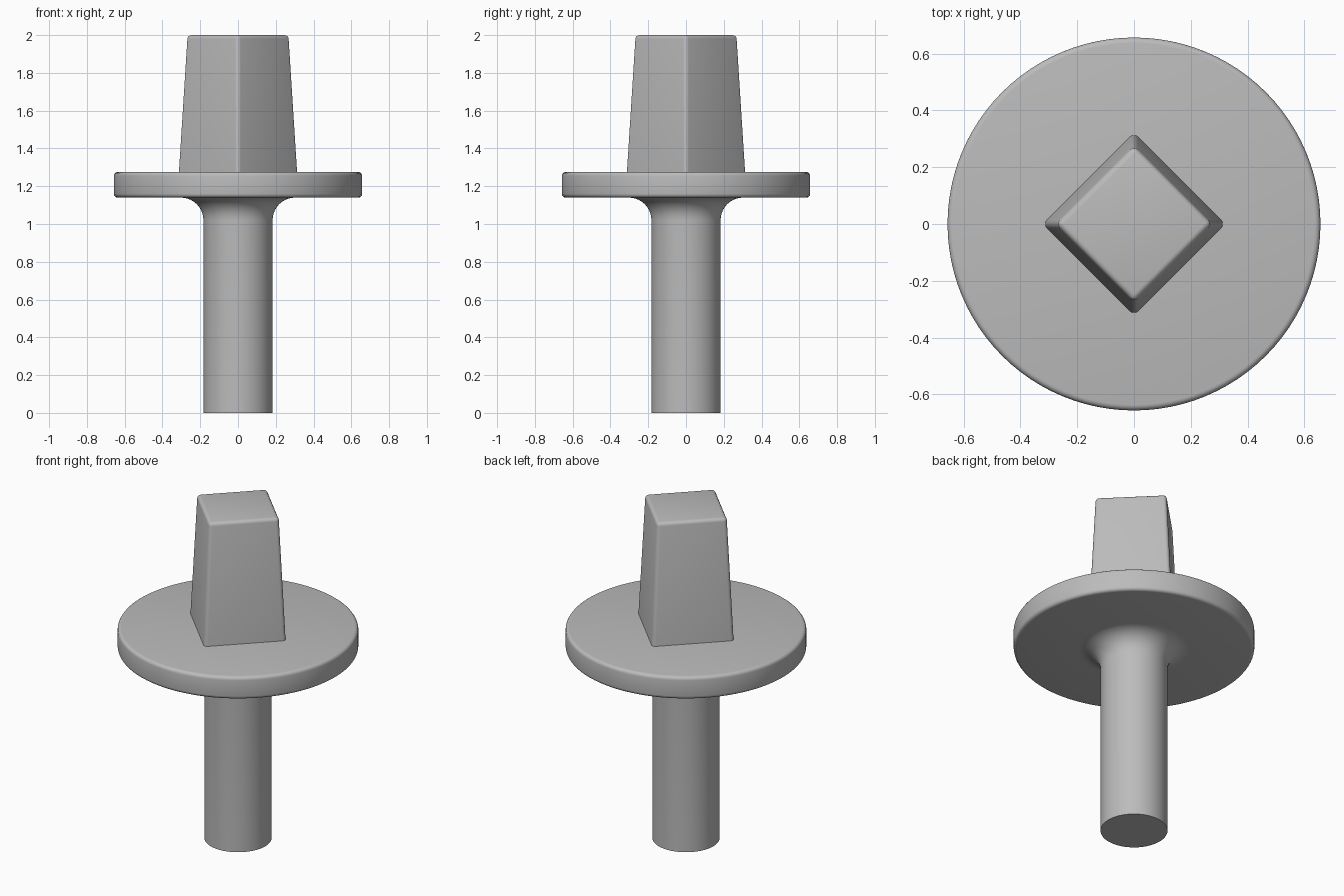
import bpy, bmesh, math

cube = bpy.data.objects.get("Cube")
if cube:
    bpy.data.objects.remove(cube)

GREY = (0.5, 0.5, 0.5, 1)
grey = bpy.data.materials.new("plain_grey")
grey.use_nodes = True
grey.diffuse_color = GREY
grey.node_tree.nodes["Principled BSDF"].inputs["Base Color"].default_value = GREY


def finish(name, bm):
    """Turn a bmesh into a smooth shaded grey object."""
    bmesh.ops.recalc_face_normals(bm, faces=bm.faces)
    mesh = bpy.data.meshes.new(name)
    bm.to_mesh(mesh)
    bm.free()
    mesh.materials.append(grey)
    obj = bpy.data.objects.new(name, mesh)
    bpy.context.collection.objects.link(obj)
    bpy.ops.object.select_all(action="DESELECT")
    obj.select_set(True)
    bpy.context.view_layer.objects.active = obj
    bpy.ops.object.shade_smooth_by_angle(angle=math.radians(35))
    return obj


def arc(cx, cz, radius, start, end, steps):
    """Points (radius, height) along an arc, angles in degrees."""
    angles = [math.radians(start + (end - start) * i / steps) for i in range(steps + 1)]
    return [(cx + radius * math.cos(a), cz + radius * math.sin(a)) for a in angles]


# Stem, fillet and flange are one turned profile
STEM_R, FLANGE_R = 0.183, 0.657
FLANGE_BOTTOM, FLANGE_TOP = 1.14, 1.275
FILLET, EDGE = 0.12, 0.02
profile = [(0, 0), (STEM_R, 0)]
profile += arc(STEM_R + FILLET, FLANGE_BOTTOM - FILLET, FILLET, 180, 90, 10)
profile += arc(FLANGE_R - EDGE, FLANGE_BOTTOM + EDGE, EDGE, -90, 0, 4)
profile += arc(FLANGE_R - EDGE, FLANGE_TOP - EDGE, EDGE, 0, 90, 4)
profile.append((0, FLANGE_TOP))

bm = bmesh.new()
verts = [bm.verts.new((r, 0, z)) for r, z in profile]
edges = [bm.edges.new(pair) for pair in zip(verts, verts[1:])]
bmesh.ops.spin(bm, geom=verts + edges, cent=(0, 0, 0), axis=(0, 0, 1),
               angle=math.tau, steps=96, use_merge=True)
bmesh.ops.remove_doubles(bm, verts=bm.verts, dist=0.0005)
finish("stem_and_flange", bm)

# Tapered square grip, standing corner-on, with rounded edges
bm = bmesh.new()
bmesh.ops.create_cone(bm, cap_ends=True, segments=4, radius1=0.321, radius2=0.275,
                      depth=2 - FLANGE_TOP)
bmesh.ops.translate(bm, verts=bm.verts, vec=(0, 0, (2 + FLANGE_TOP) / 2))
rounded = [e for e in bm.edges if max(v.co.z for v in e.verts) > 1.9]
bmesh.ops.bevel(bm, geom=rounded, offset=EDGE, segments=4, profile=0.5,
                affect="EDGES", clamp_overlap=True)
finish("square_grip", bm)
